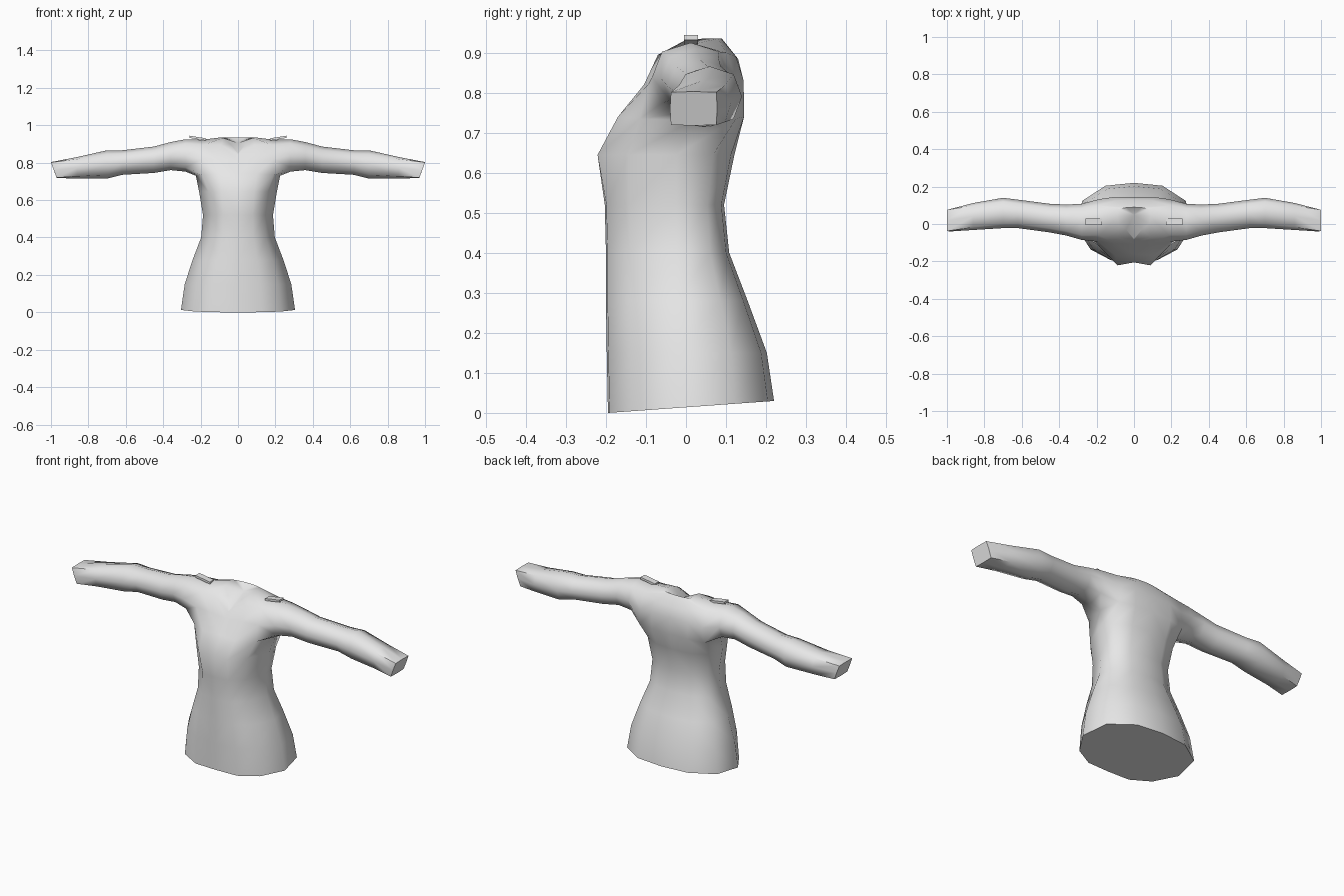
import bpy, bmesh, math
from mathutils import Vector

if "Cube" in bpy.data.objects:
    bpy.data.objects.remove(bpy.data.objects["Cube"])

fabric = bpy.data.materials.new("grey fabric")
fabric.diffuse_color = (0.8, 0.8, 0.8, 1)
fabric.use_nodes = True
fabric.node_tree.nodes["Principled BSDF"].inputs["Base Color"].default_value = fabric.diffuse_color

# Half outline of the body, front centre -> side -> back centre (7 columns)
X_FACTOR = (0, 0.42, 0.76, 1, 0.91, 0.5, 0)
Y_FACTOR = (-1, -0.98, -0.7, -0.12, 0.56, 0.93, 1)

# z, half width, front depth, back depth, chest bulge
BODY = [
    (0.00, 0.305, 0.195, 0.220, 0.0),
    (0.15, 0.285, 0.198, 0.202, 0.0),
    (0.28, 0.243, 0.200, 0.154, 0.0),
    (0.40, 0.197, 0.200, 0.108, 0.0),
    (0.52, 0.187, 0.203, 0.095, 0.0),
    (0.645, 0.208, 0.205, 0.121, 0.02),
]
# Armpit, mid armhole, shoulder line and neckline
ARMPIT = [(0, -.160, .74), (.10, -.170, .74), (.19, -.115, .735), (.225, .015, .73),
          (.20, .125, .735), (.11, .145, .74), (0, .145, .74)]
CHEST = [(0, -.105, .81), (.10, -.105, .82), (.19, -.095, .82), None,
         (.19, .132, .82), (.11, .144, .83), (0, .143, .83)]
SHOULDER = [(0, -.085, .842), (.09, -.070, .895), (.185, -.06, .895), (.20, .02, .922),
            (.19, .10, .90), (.10, .125, .89), (0, .130, .885)]
NECK = [(0, -.078, .85), (.042, -.03, .90), (.08, .0, .932), (.09, .04, .935),
        (.08, .08, .935), (.04, .088, .935), (0, .09, .935)]

# Sleeve stations: x, front y, back y, bottom z, top z, corner fullness, cuff slant
SLEEVE = [
    (0.28, -.085, .108, .752, .925, .74, 0),
    (0.36, -.062, .104, .760, .910, .72, 0),
    (0.45, -.045, .108, .745, .886, .72, 0),
    (0.62, -.022, .130, .735, .866, .72, 0),
    (0.70, -.022, .140, .715, .866, .74, 0),
    (0.86, -.032, .112, .715, .830, .80, 0),
    (0.985, -.040, .078, .718, .803, .96, .015),
]
# Eight sleeve directions (y, z), starting at the lower front
DIRS = [(-1, -1), (0, -1), (1, -1), (1, 0), (1, 1), (0, 1), (-1, 1), (-1, 0)]


def body_row(z, w, front, back, bulge):
    row = []
    for i, (fx, fy) in enumerate(zip(X_FACTOR, Y_FACTOR)):
        y = fy * (front if fy < 0 else back) - (bulge if i == 1 else 0)
        tilt = 0.014 + 0.072 * y if z == 0 else 0     # hem rises to the back
        row.append((fx * w, y, z + tilt))
    return row


def sleeve_row(x, y0, y1, z0, z1, full, slant):
    cy, cz, hy, hz = (y0 + y1) / 2, (z0 + z1) / 2, (y1 - y0) / 2, (z1 - z0) / 2
    row = []
    for dy, dz in DIRS:
        k = full if dy and dz else 1
        row.append((x + slant * dz, cy + dy * hy * k, cz + dz * hz * k))
    return row


def finish(bm, name, angle):
    bmesh.ops.recalc_face_normals(bm, faces=bm.faces)
    mesh = bpy.data.meshes.new(name)
    bm.to_mesh(mesh)
    bm.free()
    mesh.materials.append(fabric)
    obj = bpy.data.objects.new(name, mesh)
    bpy.context.collection.objects.link(obj)
    bpy.ops.object.select_all(action='DESELECT')
    obj.select_set(True)
    bpy.context.view_layer.objects.active = obj
    bpy.ops.object.shade_smooth_by_angle(angle=math.radians(angle))
    return obj


# Shirt: half body with an armhole, a sleeve grown from it, then mirrored
bm = bmesh.new()
rows = [body_row(*r) for r in BODY] + [ARMPIT, CHEST, SHOULDER, NECK]
grid = [[bm.verts.new(p) if p else None for p in row] for row in rows]
for a, b in zip(grid, grid[1:]):
    for i in range(6):
        quad = (a[i], a[i + 1], b[i + 1], b[i])
        if all(quad):
            bm.faces.new(quad)

pit, mid, top = grid[6], grid[7], grid[8]
loop = [pit[2], pit[3], pit[4], mid[4], top[4], top[3], top[2], mid[2]]
for station in SLEEVE:
    ring = [bm.verts.new(p) for p in sleeve_row(*station)]
    for i in range(8):
        j = (i + 1) % 8
        bm.faces.new((loop[i], loop[j], ring[j], ring[i]))
    loop = ring
bm.faces.new(loop)                                    # closed cuff

# Closed hem and sunken neck
for ring, centre in ((grid[0], (0, 0, 0.014)), (grid[-1], (0, 0.05, 0.905))):
    c = bm.verts.new(centre)
    for p, q in zip(ring, ring[1:]):
        bm.faces.new((p, q, c))

half = bm.verts[:] + bm.edges[:] + bm.faces[:]
copy = bmesh.ops.duplicate(bm, geom=half)["geom"]
for v in (g for g in copy if isinstance(g, bmesh.types.BMVert)):
    v.co.x = -v.co.x
bmesh.ops.remove_doubles(bm, verts=bm.verts[:], dist=0.0005)
finish(bm, "shirt", 62)

# Small tilted shoulder tabs
for side, name in ((1, "right_shoulder_tab"), (-1, "left_shoulder_tab")):
    bm = bmesh.new()
    bmesh.ops.create_cube(bm, size=1)
    for v in bm.verts:
        x, y, z = v.co
        v.co = Vector((side * (0.215 + 0.088 * x), 0.013 + 0.035 * y,
                       0.931 + 0.014 * x + 0.012 * z))
    finish(bm, name, 30)
